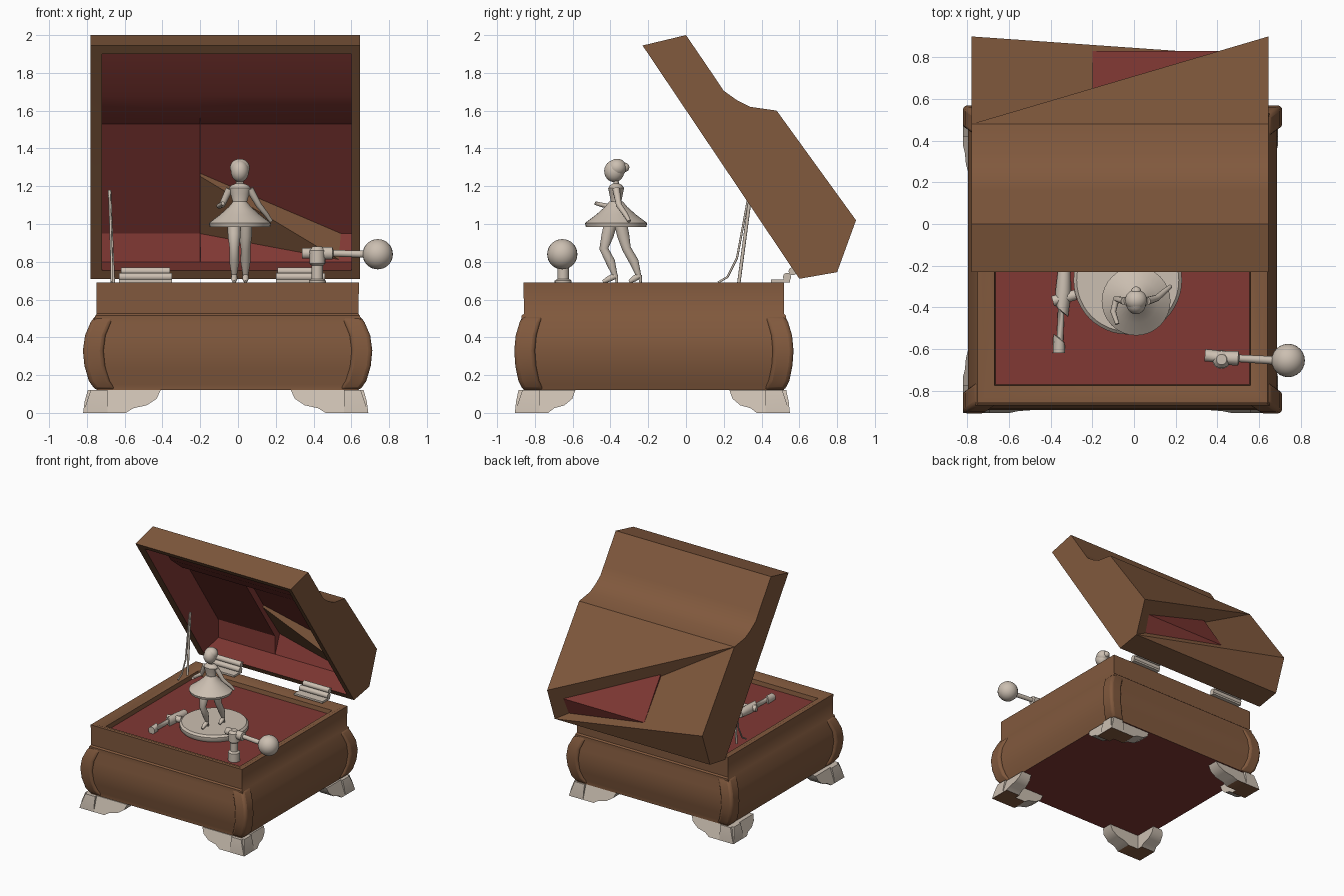
import bpy, bmesh, math
from mathutils import Vector

if "Cube" in bpy.data.objects:
    bpy.data.objects.remove(bpy.data.objects["Cube"])


def material(name, rgb):
    m = bpy.data.materials.new(name)
    m.use_nodes = True
    m.diffuse_color = (*rgb, 1)
    m.node_tree.nodes["Principled BSDF"].inputs["Base Color"].default_value = (*rgb, 1)
    return m


WOOD = material("walnut brown", (0.22, 0.10, 0.047))
LINING = material("dark red lining", (0.22, 0.04, 0.034))
PALE = material("pale ivory", (0.60, 0.52, 0.44))
CX, CY = -0.055, -0.17


def finish(ob, angle=35):
    bpy.ops.object.select_all(action='DESELECT')
    ob.select_set(True)
    bpy.context.view_layer.objects.active = ob
    bpy.ops.object.shade_smooth_by_angle(angle=math.radians(angle))
    return ob


def build(name, bm, mats, angle=35, normals=True):
    if normals:
        bmesh.ops.recalc_face_normals(bm, faces=bm.faces)
    me = bpy.data.meshes.new(name)
    bm.to_mesh(me)
    bm.free()
    for m in mats:
        me.materials.append(m)
    ob = bpy.data.objects.new(name, me)
    bpy.context.collection.objects.link(ob)
    return finish(ob, angle)


def loft(name, rings, mats, cap_mat=0):
    """Stack rectangular rings (cx, cy, half x, half y, z) and cap both ends."""
    bm = bmesh.new()
    loops = [[bm.verts.new((cx + sx * hx, cy + sy * hy, z))
              for sx, sy in ((-1, -1), (1, -1), (1, 1), (-1, 1))]
             for cx, cy, hx, hy, z in rings]
    for a, b in zip(loops, loops[1:]):
        for i in range(4):
            j = (i + 1) % 4
            bm.faces.new((a[i], a[j], b[j], b[i]))
    for cap in (loops[0], loops[-1]):
        bm.faces.new(cap).material_index = cap_mat
    return build(name, bm, mats, 40)


def lathe(name, profile, center, mat=PALE, scale=(1, 1), segs=32):
    bm = bmesh.new()
    loops = [[bm.verts.new((center[0] + r * scale[0] * math.cos(2 * math.pi * i / segs),
                            center[1] + r * scale[1] * math.sin(2 * math.pi * i / segs), z))
              for i in range(segs)] for r, z in profile]
    for a, b in zip(loops, loops[1:]):
        for i in range(segs):
            j = (i + 1) % segs
            bm.faces.new((a[i], a[j], b[j], b[i]))
    bm.faces.new(loops[0])
    bm.faces.new(loops[-1])
    return build(name, bm, [mat])


def ball(name, center, radius, scale=(1, 1, 1)):
    bm = bmesh.new()
    bmesh.ops.create_uvsphere(bm, u_segments=24, v_segments=16, radius=radius)
    bmesh.ops.scale(bm, vec=scale, verts=bm.verts)
    bmesh.ops.translate(bm, vec=center, verts=bm.verts)
    return build(name, bm, [PALE], 60)


def tube(name, points, radii):
    """Round tube along points, with one radius per point."""
    cu = bpy.data.curves.new(name, 'CURVE')
    cu.dimensions = '3D'
    cu.bevel_depth, cu.bevel_resolution, cu.use_fill_caps = 1, 3, True
    sp = cu.splines.new('POLY')
    sp.points.add(len(points) - 1)
    for p, co, r in zip(sp.points, points, radii):
        p.co, p.radius = (*co, 1), r
    cu.materials.append(PALE)
    ob = bpy.data.objects.new(name, cu)
    bpy.context.collection.objects.link(ob)
    bpy.ops.object.select_all(action='DESELECT')
    ob.select_set(True)
    bpy.context.view_layer.objects.active = ob
    bpy.ops.object.convert(target='MESH')
    return finish(bpy.context.object, 50)


# Box body with bulging sides and a chamfered rim
sides = [(.69, .69, .12), (.70, .69, .15), (.73, .715, .23), (.742, .722, .33), (.735, .715, .41),
         (.71, .70, .48), (.70, .70, .515), (.693, .688, .525), (.695, .69, .69), (.67, .665, .69),
         (.615, .605, .665), (.61, .60, .63)]
loft("box_body", [(CX, CY, *s) for s in sides], [WOOD, LINING], 1)

# Bulging corner posts
bulge = [(0, .12), (.035, .17), (.058, .25), (.066, .33), (.055, .41), (.025, .48), (0, .515)]
for sx, label_x in ((-1, "right"), (1, "left")):
    for sy, label_y in ((-1, "front"), (1, "back")):
        post = loft(f"corner_post_{label_y}_{label_x}",
                    [(CX + sx * (.645 + b), CY + sy * (.638 + b * .7), .055, .055, z)
                     for b, z in bulge], [WOOD])
        bev = post.modifiers.new("round", 'BEVEL')
        bev.width, bev.segments = .02, 3

        # Bracket foot: two wings meeting at the corner
        corner = Vector((-.065 + sx * .755, -.178 + sy * .728))
        for axis, length in ((0, .41), (1, .32)):
            outline = [(0, 0), (.55, 0), (.65, .025), (.82, .04), (.95, .075), (1, .12),
                       (.06, .12), (.02, .06)]
            bm = bmesh.new()
            layers = []
            for depth in (0, .13):
                layer = []
                for s, z in outline:
                    inset = depth + (.04 * z / .12 if depth == 0 else 0)
                    d = (s * length, inset) if axis == 0 else (inset, s * length)
                    layer.append(bm.verts.new((corner.x - sx * d[0], corner.y - sy * d[1], z)))
                layers.append(layer)
                bm.faces.new(layer)
            n = len(outline)
            for i in range(n):
                j = (i + 1) % n
                f = bm.faces.new((layers[0][i], layers[0][j], layers[1][j], layers[1][i]))
                f.material_index = 1 if i == 0 else 0
            build(f"foot_{label_y}_{label_x}_wing_{axis + 1}", bm, [PALE, WOOD])

# Lid shell: side profile (y, z) swept across x, with a creased dent in the back
X0, X1, STEP = -.78, .645, -.2
outer = [(-.23, 1.945), (0, 2), (.16, 1.765), (.2, 1.705), (.27, 1.655), (.34, 1.62),
         (.48, 1.60), (.90, 1.02), (.80, .745), (.60, .71)]
inner = [(-.19, 1.90), (-.02, 1.93), (.15, 1.68), (.3, 1.56), (.44, 1.53), (.83, .95),
         (.77, .80), (.57, .755)]
bm = bmesh.new()
right = [bm.verts.new((X0, *p)) for p in outer]
left = [bm.verts.new((X1, *p)) for p in outer]
for i in range(len(outer) - 1):
    if i not in (6, 7):
        bm.faces.new((right[i], right[i + 1], left[i + 1], left[i]))
bm.faces.new((right[6], left[7], left[6]))
bm.faces.new((right[6], left[8], left[7]))
bm.faces.new((right[6], right[7], left[8]))
bm.faces.new((right[7], right[8], left[8]))
bm.faces.new(right)
bm.faces.new(left)
# Rim frame around the opening
frame_out = [right[0], left[0], left[-1], right[-1]]
frame_in = [bm.verts.new((x, *p)) for x, p in
            ((-.72, inner[0]), (.60, inner[0]), (.60, inner[-1]), (-.72, inner[-1]))]
for i in range(4):
    j = (i + 1) % 4
    bm.faces.new((frame_out[i], frame_out[j], frame_in[j], frame_in[i]))
build("lid_shell", bm, [WOOD], 28)

# Lid lining: two swept sections, the right one a little shallower
shallow = [(y - .06, z) if i in (4, 5) else (y, z) for i, (y, z) in enumerate(inner)]
bm = bmesh.new()
rows = [[bm.verts.new((x, *p)) for p in prof] for x, prof in
        ((-.72, shallow), (STEP, shallow), (STEP + .002, inner), (.60, inner))]
for a, b in zip(rows, rows[1:]):
    for i in range(len(inner) - 1):
        bm.faces.new((a[i], a[i + 1], b[i + 1], b[i]))
bm.faces.new(rows[0])
bm.faces.new(rows[-1])
build("lid_lining", bm, [LINING], 28)

# Hinges and lid stay
for label, x0, x1 in (("right", -.63, -.35), ("left", .2, .46)):
    tube(f"hinge_pin_{label}", [(x0, .535, .72), (x1, .535, .72)], [.022, .022])
    loft(f"hinge_plate_{label}", [((x0 + x1) / 2, .50, (x1 - x0) / 2, .05, z) for z in (.69, .705)], [PALE])
    tube(f"hinge_leaf_{label}", [(x0 + .01, .565, .75), (x1 - .01, .565, .75)], [.022, .022])
tube("lid_stay_curved", [(-.67, .17, .69), (-.67, .22, .72), (-.67, .27, .82), (-.675, .30, .98),
                         (-.68, .335, 1.17)], [.006] * 5)
tube("lid_stay_straight", [(-.66, .28, .69), (-.68, .345, 1.18)], [.009, .009])

# Crank
lathe("crank_post", [(.045, .63), (.045, .70), (.03, .71), (.03, .78), (.042, .79), (.042, .86),
                     (.025, .88)], (.42, -.65), segs=20)
tube("crank_arm", [(.34, -.63, .845), (.40, -.635, .845), (.405, -.64, .845), (.50, -.645, .845),
                   (.505, -.645, .845), (.68, -.655, .84)], [.03, .03, .035, .035, .018, .02])
ball("crank_knob", (.74, -.655, .84), .08)

# Turntable and its drive shaft
lathe("turntable", [(.25, .63), (.26, .645), (.26, .67), (.245, .685)], (-.03, -.27), segs=48)
tube("drive_shaft", [(-.36, -.62, .655), (-.36, -.55, .655), (-.355, -.549, .655), (-.35, -.42, .655),
                     (-.345, -.419, .655), (-.34, -.33, .655), (-.335, -.22, .655)],
     [.03, .035, .02, .02, .038, .038, .03])
tube("drive_arm", [(-.39, -.37, .66), (-.28, -.34, .66)], [.025, .025])

# Dancer
BX, BY = .01, -.37
lathe("dancer_skirt", [(.035, 1.12), (.06, 1.09), (.105, 1.05), (.165, 1.005), (.16, .985),
                       (.07, 1.005)], (BX, BY))
lathe("dancer_torso", [(.04, 1.07), (.036, 1.11), (.05, 1.16), (.058, 1.19), (.045, 1.205),
                       (.02, 1.215), (.018, 1.25)], (BX, BY), scale=(1, .72), segs=24)
ball("dancer_head", (BX, -.38, 1.28), .053, (.9, 1, 1.1))
ball("dancer_hair", (BX, -.365, 1.298), .05, (1.05, 1, .95))
ball("dancer_bun", (BX, -.325, 1.30), .025)
tube("dancer_right_arm", [(-.045, BY, 1.185), (-.085, -.36, 1.10), (-.10, -.42, 1.095),
                          (-.08, -.48, 1.11)], [.02, .016, .014, .01])
tube("dancer_left_arm", [(.062, BY, 1.185), (.11, -.355, 1.10), (.15, -.32, 1.05),
                         (.175, -.30, 1.015)], [.02, .016, .013, .01])
legs = (("right", -.02, (-.395, -.435, -.40, -.375, -.44)), ("left", .04, (-.35, -.315, -.275, -.25, -.30)))
for label, x, (hip, knee, calf, heel, toe) in legs:
    tube(f"dancer_{label}_leg", [(x, hip, 1.02), (x, (hip + knee) / 2, .94), (x, knee, .87),
                                 (x, calf, .80), (x, heel, .725)], [.036, .034, .025, .026, .014])
    tube(f"dancer_{label}_shoe", [(x, heel, .725), (x, (heel + toe) / 2, .71), (x, toe, .693)],
         [.016, .017, .009])
    tube(f"dancer_{label}_heel", [(x, heel + .005, .73), (x, heel + .01, .685)], [.012, .006])
